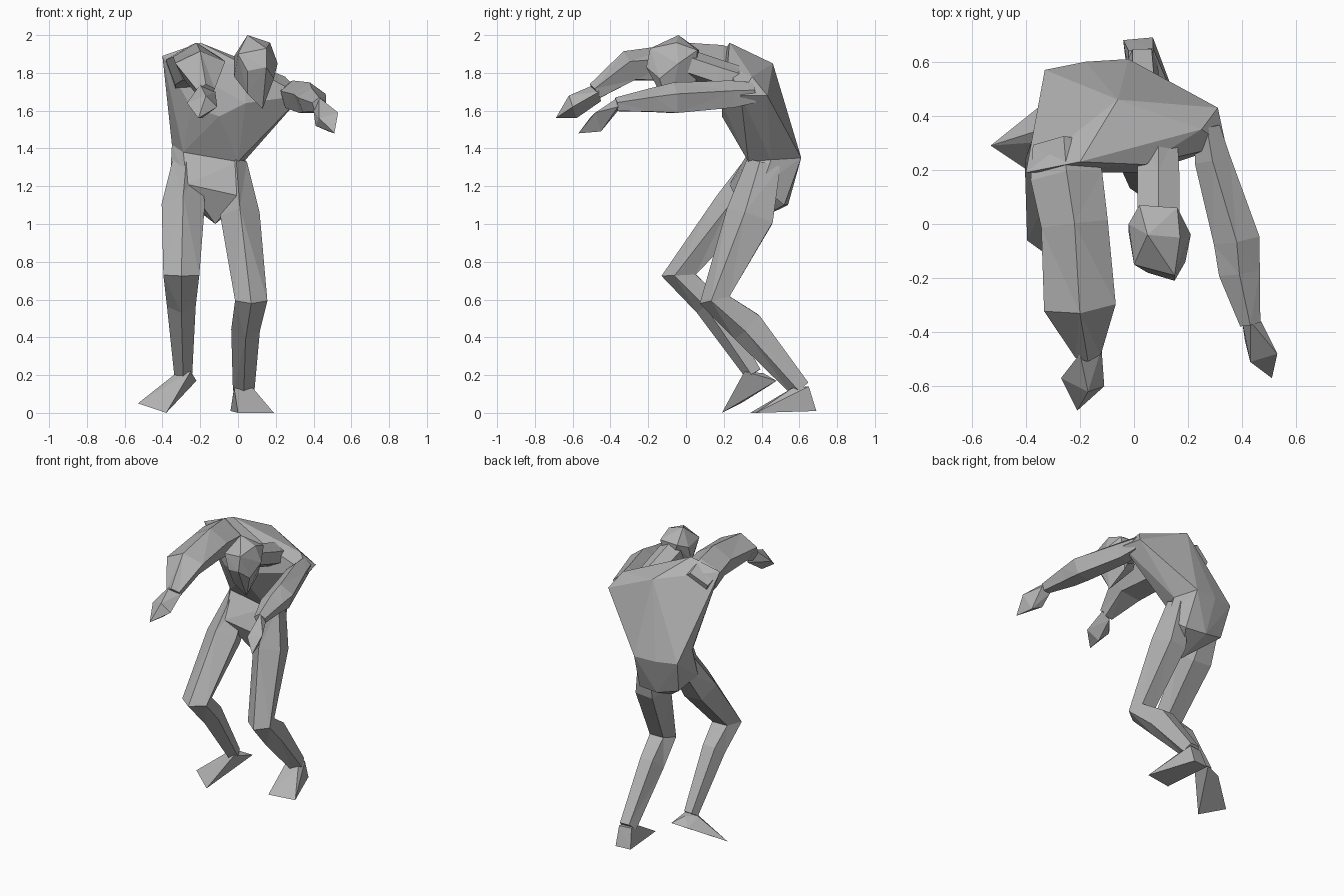
import bpy
import bmesh
import math
from mathutils import Vector

# Remove the default cube only
default_cube = bpy.data.objects.get("Cube")
if default_cube:
    bpy.data.objects.remove(default_cube, do_unlink=True)

# Single flat grey for the whole figure
GREY = (0.45, 0.45, 0.45, 1.0)
grey = bpy.data.materials.new("plain grey")
grey.use_nodes = True
grey.diffuse_color = GREY
shader = next(n for n in grey.node_tree.nodes if n.type == 'BSDF_PRINCIPLED')
shader.inputs["Base Color"].default_value = GREY
shader.inputs["Roughness"].default_value = 0.8


def finish(name, bm):
    """Turn a bmesh into a flat shaded object in the scene."""
    bmesh.ops.recalc_face_normals(bm, faces=bm.faces[:])
    mesh = bpy.data.meshes.new(name)
    bm.to_mesh(mesh)
    bm.free()
    mesh.materials.append(grey)
    obj = bpy.data.objects.new(name, mesh)
    bpy.context.collection.objects.link(obj)
    return obj


def faceted_block(name, points):
    """Convex faceted solid around corner points given in hundredths."""
    bm = bmesh.new()
    for point in points:
        bm.verts.new(Vector(point) / 100)
    result = bmesh.ops.convex_hull(bm, input=bm.verts[:])
    unused = [g for g in result["geom_interior"] + result["geom_unused"]
              if isinstance(g, bmesh.types.BMVert) and g.is_valid]
    if unused:
        bmesh.ops.delete(bm, geom=list(set(unused)), context='VERTS')
    return finish(name, bm)


def limb(name, stations, sides=5):
    """Loft along stations of (x, y, z, half width, half depth) in hundredths."""
    centres = [Vector(s[:3]) / 100 for s in stations]
    bm = bmesh.new()
    rings = []
    for i, station in enumerate(stations):
        # Tangent averaged from the neighbouring segments
        tangent = Vector()
        if i > 0:
            tangent += (centres[i] - centres[i - 1]).normalized()
        if i < len(stations) - 1:
            tangent += (centres[i + 1] - centres[i]).normalized()
        tangent.normalize()
        side = Vector((1, 0, 0))
        side = (side - tangent * side.dot(tangent)).normalized()
        front = tangent.cross(side)
        ring = []
        for k in range(sides):
            angle = math.pi / 2 + math.tau * k / sides
            offset = (side * math.cos(angle) * station[3]
                      + front * math.sin(angle) * station[4]) / 100
            ring.append(bm.verts.new(centres[i] + offset))
        rings.append(ring)
    for lower, upper in zip(rings, rings[1:]):
        for k in range(sides):
            n = (k + 1) % sides
            bm.faces.new((lower[k], lower[n], upper[n], upper[k]))
    bm.faces.new(rings[0])
    bm.faces.new(rings[-1])
    bmesh.ops.triangulate(bm, faces=bm.faces[:])
    return finish(name, bm)


# Waist corners are shared by the torso and the pelvis
waist = [(-29, 33, 138), (0, 33, 133), (4, 45, 134),
         (-2, 61, 135), (-18, 60, 135), (-33, 57, 136), (-35, 43, 142)]

# Torso: bent chest, raised right shoulder, dropped left shoulder
chest = [(-25, 20, 162), (-10, 19, 157), (4, 19, 164), (13, 29, 156), (11, 40, 143)]
shoulders = [(-40, 19, 189), (-20, 23, 196), (4, 22, 184), (25, 35, 178),
             (34, 29, 168), (31, 43, 168), (-6, 46, 185)]
faceted_block("torso", waist + chest + shoulders)

# Pelvis
hips = [(-27, 23, 121), (0, 26, 115), (-12, 33, 100), (-36, 38, 122),
        (6, 40, 120), (-30, 51, 114), (-15, 54, 110), (0, 52, 110)]
faceted_block("pelvis", waist + hips)

# Neck and hanging head
limb("neck", [(9, 33, 174, 8, 8), (9, 17, 179, 9, 8), (9, -4, 186, 9, 8)], sides=6)
skull = [(5, -4, 200), (17, -5, 196), (2, 7, 192), (16, 6, 192), (-2, 0, 189)]
face = [(0, -15, 190), (5, -18, 181), (15, -21, 183), (19, -14, 177), (15, -19, 193),
        (21, -4, 185)]
jaw = [(-2, -3, 178), (5, -12, 169), (13, -9, 161), (12, 5, 170)]
faceted_block("head", skull + face + jaw)

# Arms reaching forward
limb("right_arm", [(-26, 29, 179, 12, 11), (-25, 17, 183, 14, 12),
                   (-22, 0, 185, 13, 11), (-20, -30, 183, 14, 9),
                   (-17, -48, 170, 5, 5)])
limb("left_arm", [(27, 36, 169, 5, 6), (29, 24, 168, 7, 8), (38, -6, 166, 9, 9),
                  (39, -18, 165, 8, 7), (43, -37, 163, 4, 4)])

# Drooping mitten hands
faceted_block("right_hand", [(-20, -48, 174), (-12, -46, 170), (-17, -45, 165),
                             (-27, -57, 164), (-21, -69, 156), (-11, -60, 162),
                             (-17, -62, 168), (-19, -58, 156)])
faceted_block("left_hand", [(40, -36, 160), (47, -36, 162), (43, -36, 167),
                            (53, -48, 159), (51, -57, 148), (43, -51, 156),
                            (41, -43, 152), (48, -45, 149)])

# Bent legs with slight calves
limb("right_leg", [(-27, 42, 132, 8, 10), (-29, 26, 108, 12, 12),
                   (-30, -3, 73, 10, 10), (-30, 12, 58, 8, 8), (-29, 36, 21, 5, 5)])
limb("left_leg", [(-1, 42, 132, 6, 10), (1, 35, 104, 11, 14),
                  (7, 16, 60, 9, 9), (4, 33, 46, 8, 10), (3, 61, 13, 6, 6)])

# Wedge feet: the right one is turned out with its heel raised
faceted_block("right_foot", [(-34, 35, 20), (-25, 31, 22), (-28, 41, 21), (-22, 48, 17),
                             (-33, 45, 15), (-53, 29, 5), (-38, 19, 0)])
faceted_block("left_foot", [(-2, 56, 13), (8, 56, 13), (7, 65, 14), (-2, 64, 14),
                            (-4, 68, 1), (7, 69, 1), (0, 34, 0), (19, 37, 0)])
